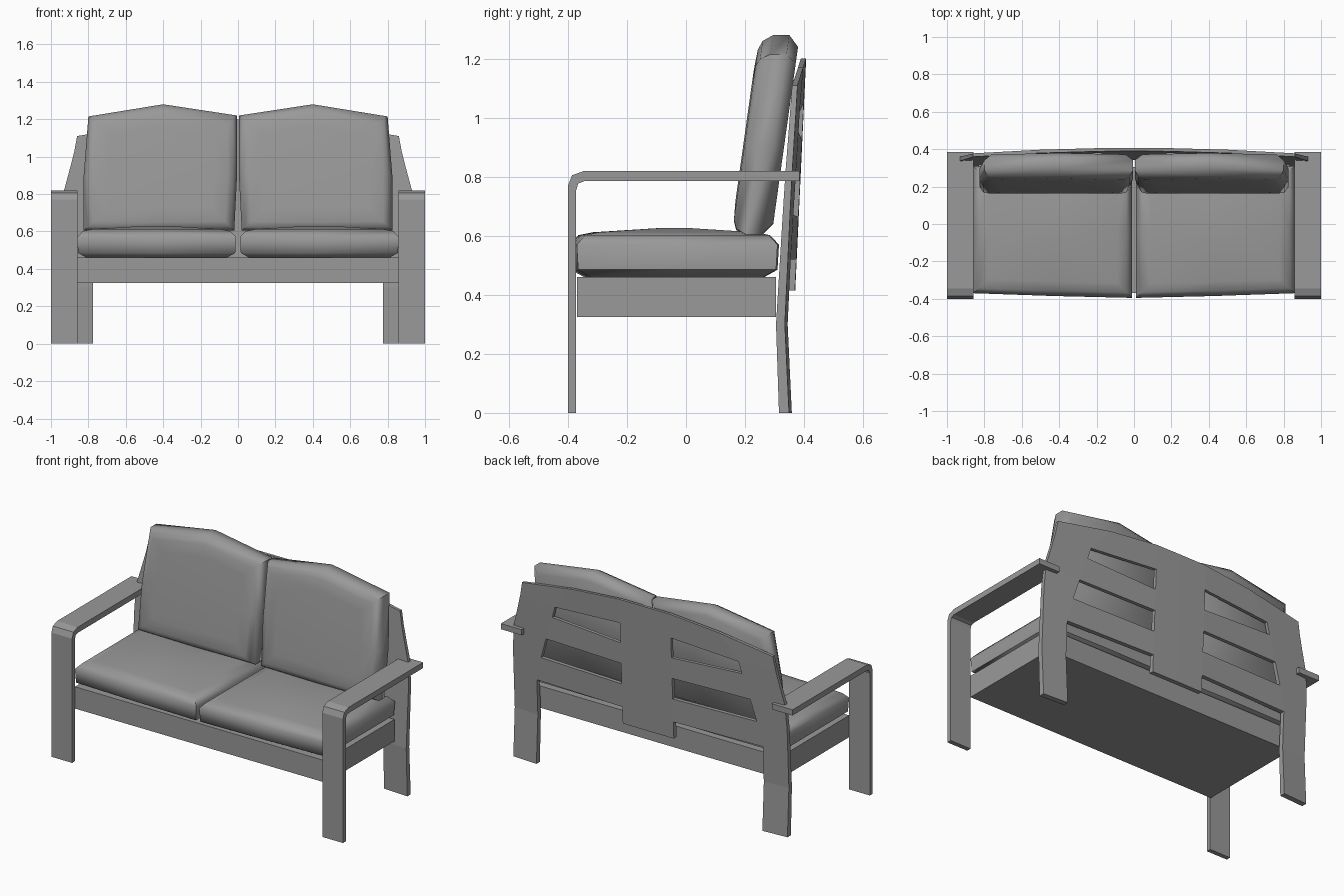
import bpy, bmesh
from mathutils import Vector

cube = bpy.data.objects.get("Cube")
if cube:
    bpy.data.objects.remove(cube, do_unlink=True)

grey = bpy.data.materials.new("plain grey")
grey.use_nodes = True
COLOUR = (0.32, 0.32, 0.32, 1)
grey.diffuse_color = COLOUR
grey.node_tree.nodes["Principled BSDF"].inputs["Base Color"].default_value = COLOUR


def finish(name, bm, smooth=None):
    bmesh.ops.recalc_face_normals(bm, faces=bm.faces)
    mesh = bpy.data.meshes.new(name)
    bm.to_mesh(mesh)
    bm.free()
    mesh.materials.append(grey)
    obj = bpy.data.objects.new(name, mesh)
    bpy.context.collection.objects.link(obj)
    if smooth:
        bpy.ops.object.select_all(action="DESELECT")
        obj.select_set(True)
        bpy.context.view_layer.objects.active = obj
        bpy.ops.object.shade_smooth_by_angle(angle=smooth)
    return obj


def loft(name, loops, smooth=None):
    """Join matching loops of points into a closed solid."""
    bm = bmesh.new()
    rings = [[bm.verts.new(p) for p in loop] for loop in loops]
    for a, b in zip(rings, rings[1:]):
        for i in range(len(a)):
            j = (i + 1) % len(a)
            bm.faces.new((a[i], a[j], b[j], b[i]))
    bm.faces.new(rings[0])
    bm.faces.new(rings[-1])
    return finish(name, bm, smooth)


def inset(outline, amount):
    """Shrink an outline by a margin on each side."""
    us, vs = zip(*outline)
    cu, cv = (min(us) + max(us)) / 2, (min(vs) + max(vs)) / 2
    fu = 1 - 2 * amount / (max(us) - min(us))
    fv = 1 - 2 * amount / (max(vs) - min(vs))
    return [(cu + (u - cu) * fu, cv + (v - cv) * fv) for u, v in outline]


# Seat base
seat_base = [(-0.86, -0.37), (0.86, -0.37), (0.86, 0.305), (-0.86, 0.305)]
loft("seat_base", [[(x, y, z) for x, y in seat_base] for z in (0.325, 0.46)])

# Bent arm and front leg, one strip on each side
ARM = [(-0.4, 0), (-0.4, 0.77), (-0.386, 0.805), (-0.345, 0.82), (0.385, 0.82),
       (0.385, 0.785), (-0.345, 0.785), (-0.365, 0.777), (-0.372, 0.755), (-0.372, 0)]

# Cushion outlines and (depth, margin) layers
SEAT = [(0.01, -0.395), (0.43, -0.385), (0.86, -0.37), (0.86, -0.03),
        (0.86, 0.31), (0.43, 0.315), (0.01, 0.31), (0.01, -0.03)]
SEAT_LAYERS = [(0.46, 0.05), (0.485, 0.005), (0.57, 0), (0.602, 0.03), (0.612, 0.08), (0.626, 0.3)]
BACK = [(0.02, 0.605), (0.42, 0.6), (0.825, 0.605), (0.825, 0.9),
        (0.8, 1.215), (0.4, 1.28), (0.005, 1.22), (0.005, 0.9)]
BACK_LAYERS = [(-0.004, 0.12), (0.0, 0.05), (0.012, 0.02), (0.045, 0), (0.1, 0), (0.135, 0.04)]

for side, s in (("left", 1), ("right", -1)):
    loft("arm_and_front_leg_" + side,
         [[(s * x, y, z) for y, z in ARM] for x in (0.858, 1.0)])
    loft("seat_cushion_" + side,
         [[(s * x, y, z) for x, y in inset(SEAT, m)] for z, m in SEAT_LAYERS], 1.0)
    loft("back_cushion_" + side,
         [[(s * x, 0.155 + d + 0.14 * (z - 0.6), z) for x, z in inset(BACK, m)]
          for d, m in BACK_LAYERS], 1.0)


def front_y(x, z):
    """Front surface of the leaning, bowed back panel."""
    lean = 0.315 - z / 30 if z < 0.3 else 0.305 + (z - 0.3) * 0.061
    return lean + 0.03 * (1 - (x / 0.94) ** 2)


# Slatted back panel with rear legs; each row: inner z, outer x, outer z, edge x, edge z
ROWS = [(1.2, 0.5, 1.17, 0.86, 1.11), (1.05, 0.63, 1.02, 0.875, 1.03),
        (0.925, 0.65, 0.95, 0.895, 0.95), (0.795, 0.7, 0.8, 0.93, 0.82),
        (0.665, 0.74, 0.67, 0.94, 0.67), (0.52, 0.775, 0.52, 0.94, 0.52),
        (0.415, 0.775, 0.3, 0.94, 0.3), (0.415, 0.775, 0.0, 0.94, 0.0)]
OPEN_ROWS = (1, 3, 5, 6)
bm = bmesh.new()
for s in (1, -1):
    grid = [[(0, zi), (0.175, zi), (xo, zo), (xe, ze)] for zi, xo, zo, xe, ze in ROWS]
    for r, (upper, lower) in enumerate(zip(grid, grid[1:])):
        for c in range(3):
            if (c == 1 and r in OPEN_ROWS) or (c == 0 and r == 6):
                continue
            quad = (upper[c], upper[c + 1], lower[c + 1], lower[c])
            bm.faces.new([bm.verts.new((s * x, front_y(x, z), z)) for x, z in quad])
bmesh.ops.remove_doubles(bm, verts=bm.verts, dist=0.0001)
bmesh.ops.recalc_face_normals(bm, faces=bm.faces)
back = bmesh.ops.extrude_face_region(bm, geom=list(bm.faces), use_keep_orig=True)
for v in back["geom"]:
    if isinstance(v, bmesh.types.BMVert):
        v.co += Vector((0, 0.034 - 0.014 * v.co.z, 0))
finish("back_panel_and_rear_legs", bm)
